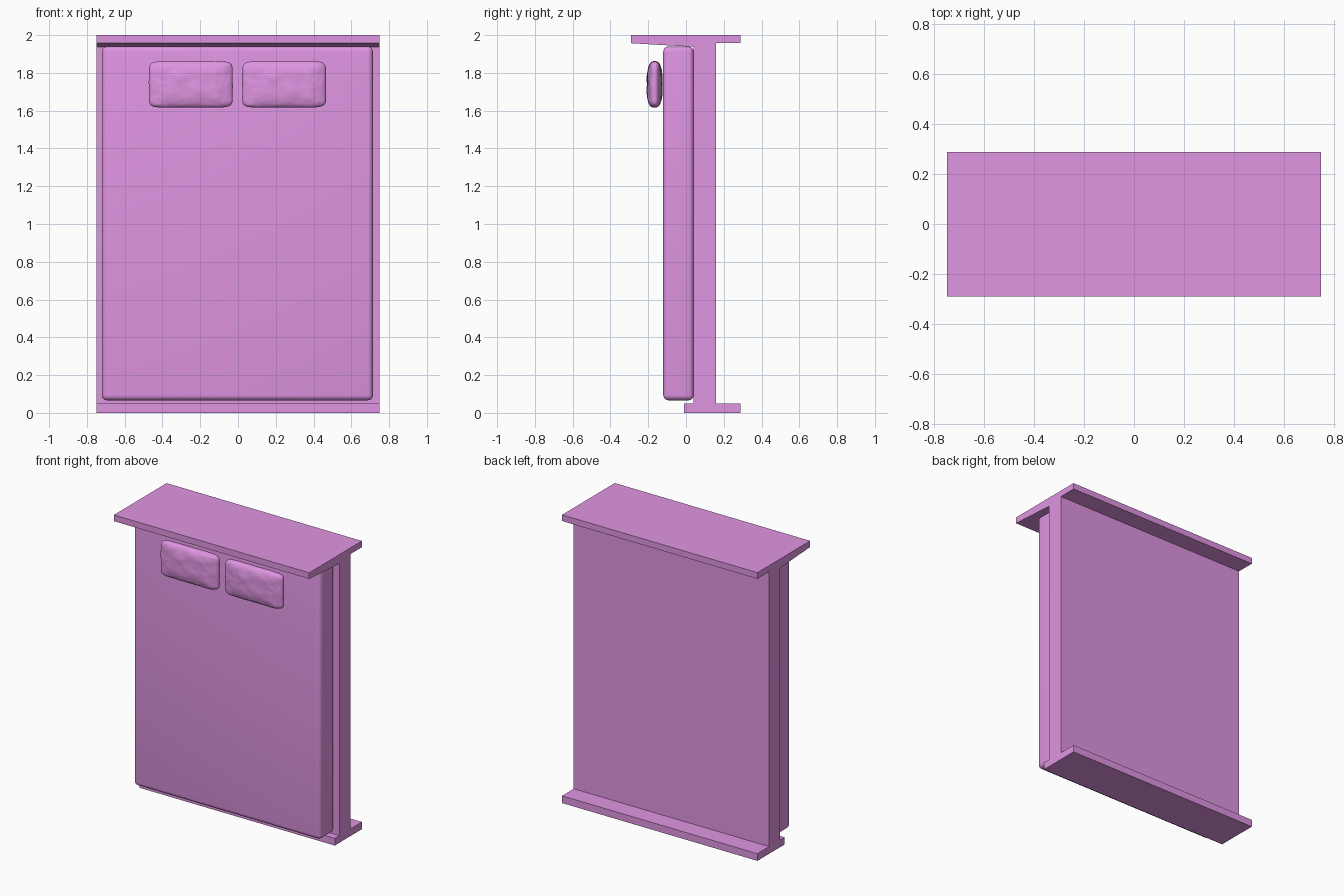
import bpy, bmesh
from mathutils import Vector, noise

if "Cube" in bpy.data.objects:
    bpy.data.objects.remove(bpy.data.objects["Cube"])

fabric = bpy.data.materials.new("pink_violet")
fabric.diffuse_color = (0.74, 0.30, 0.76, 1)
fabric.use_nodes = True
fabric.node_tree.nodes["Principled BSDF"].inputs["Base Color"].default_value = fabric.diffuse_color


def add_object(name, bm):
    bmesh.ops.recalc_face_normals(bm, faces=bm.faces)
    mesh = bpy.data.meshes.new(name)
    bm.to_mesh(mesh)
    bm.free()
    mesh.materials.append(fabric)
    obj = bpy.data.objects.new(name, mesh)
    bpy.context.collection.objects.link(obj)
    return obj


def smooth(obj, angle):
    bpy.ops.object.select_all(action='DESELECT')
    obj.select_set(True)
    bpy.context.view_layer.objects.active = obj
    bpy.ops.object.shade_smooth_by_angle(angle=angle)


# Frame: headboard (top), slatted base and footboard (bottom) as one side profile
profile = [(-0.01, 0), (0.288, 0), (0.288, 0.05), (0.16, 0.05), (0.16, 1.957),
           (0.288, 1.957), (0.288, 2), (-0.29, 2), (-0.29, 1.957), (0.04, 1.938),
           (0.04, 0.05), (-0.01, 0.05)]
bm = bmesh.new()
face = bm.faces.new([bm.verts.new((-0.75, y, z)) for y, z in profile])
side = bmesh.ops.extrude_face_region(bm, geom=[face])["geom"]
bmesh.ops.translate(bm, vec=(1.5, 0, 0),
                    verts=[v for v in side if isinstance(v, bmesh.types.BMVert)])
add_object("bed_frame", bm)

# Mattress: rounded slab lying against the base
bm = bmesh.new()
bmesh.ops.create_cube(bm, size=1)
for v in bm.verts:
    v.co = Vector((v.co.x * 1.435 - 0.003, v.co.y * 0.161 - 0.04, v.co.z * 1.873 + 1.003))
bmesh.ops.bevel(bm, geom=bm.edges[:], offset=0.028, segments=5, profile=0.5,
                affect='EDGES', clamp_overlap=True)
smooth(add_object("mattress", bm), 0.7)


# Pillow: boxy superellipsoid with soft dents
def pillow(name, x):
    bm = bmesh.new()
    bmesh.ops.create_cube(bm, size=2)
    bmesh.ops.subdivide_edges(bm, edges=bm.edges[:], cuts=23, use_grid_fill=True)
    for v in bm.verts:
        p = v.co
        outline = (abs(p.x) ** 9 + abs(p.z) ** 9) ** (1 / 9)
        p = p / (outline ** 2.6 + abs(p.y) ** 2.6) ** (1 / 2.6)
        q = Vector((p.x * 0.222, p.y * 0.041, p.z * 0.123))
        dent = noise.noise(q * 17) * 0.6 + noise.noise(q * 38 + Vector((5, 2, 7))) * 0.4
        q.y *= 1 + 0.16 * dent
        q.x *= 1 + 0.012 * dent
        q.z *= 1 + 0.012 * dent
        v.co = q + Vector((x, -0.166, 1.739))
    smooth(add_object(name, bm), 0.8)


pillow("pillow_left", -0.25)
pillow("pillow_right", 0.244)
